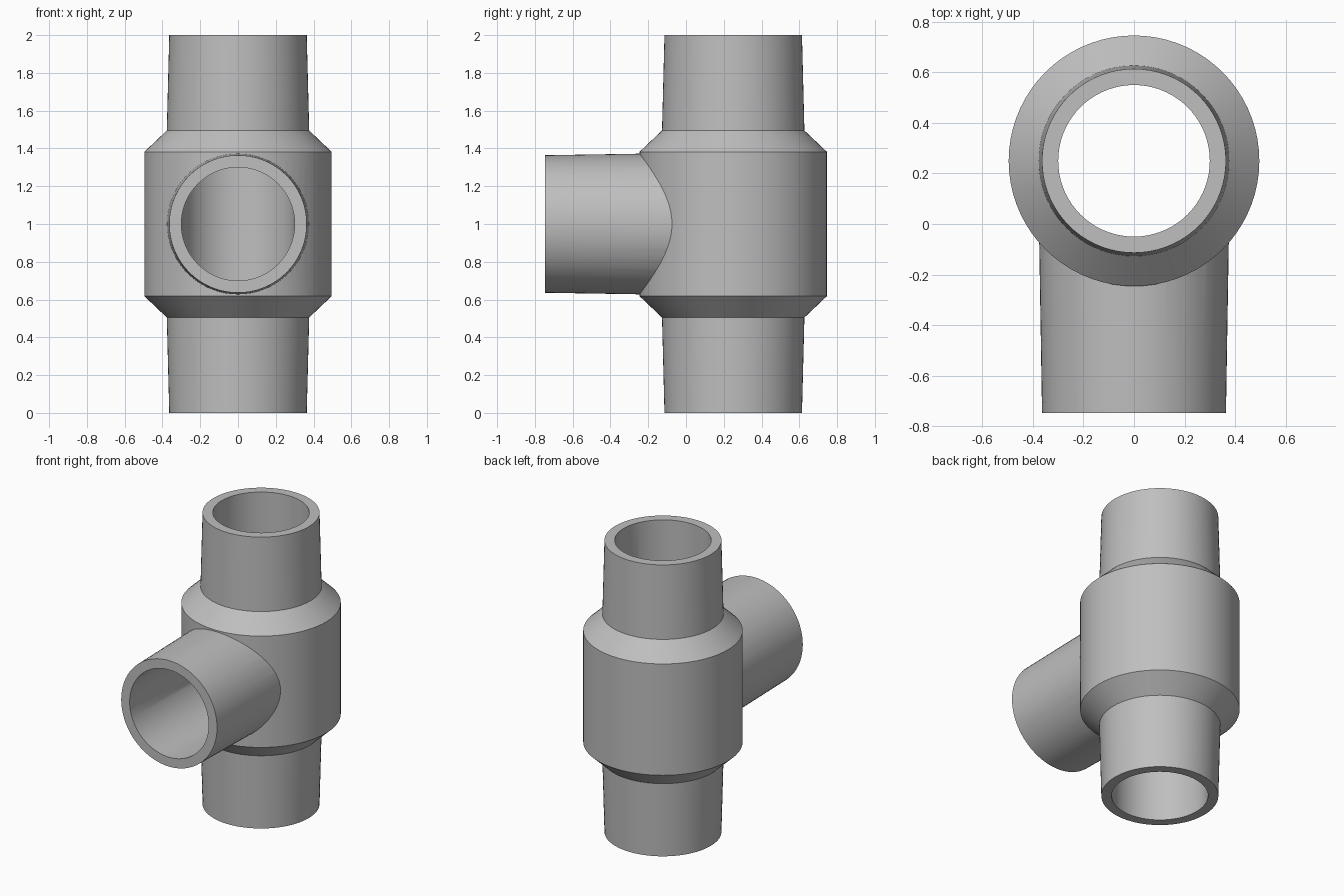
import bpy, bmesh, math
from mathutils import Matrix

cube = bpy.data.objects.get("Cube")
if cube:
    bpy.data.objects.remove(cube, do_unlink=True)

SEGMENTS = 72
AXIS_Y, BRANCH_Z = 0.25, 1.0
BORE = 0.30

grey = bpy.data.materials.new("pipe grey")
grey.use_nodes = True
colour = (0.52, 0.52, 0.52, 1)
grey.diffuse_color = colour
grey.node_tree.nodes["Principled BSDF"].inputs["Base Color"].default_value = colour


def lathe(name, profile, matrix):
    """Closed solid of revolution from (radius, height) points."""
    bm = bmesh.new()
    rings = []
    for r, z in profile:
        ring = []
        for i in range(SEGMENTS):
            a = math.tau * i / SEGMENTS
            ring.append(bm.verts.new((r * math.cos(a), r * math.sin(a), z)))
        rings.append(ring)
    for low, high in zip(rings, rings[1:]):
        for i in range(SEGMENTS):
            j = (i + 1) % SEGMENTS
            bm.faces.new((low[i], low[j], high[j], high[i]))
    bm.faces.new(rings[0][::-1])
    bm.faces.new(rings[-1])
    bm.transform(matrix)
    mesh = bpy.data.meshes.new(name)
    bm.to_mesh(mesh)
    bm.free()
    mesh.materials.append(grey)
    obj = bpy.data.objects.new(name, mesh)
    bpy.context.collection.objects.link(obj)
    return obj


def combine(target, tool, operation):
    """Apply a boolean and discard the tool."""
    bpy.context.view_layer.objects.active = target
    mod = target.modifiers.new(operation.lower(), 'BOOLEAN')
    mod.operation, mod.solver, mod.object = operation, 'EXACT', tool
    bpy.ops.object.modifier_apply(modifier=mod.name)
    bpy.data.objects.remove(tool, do_unlink=True)


upright = Matrix.Translation((0, AXIS_Y, 0))
# Local +z runs from the branch mouth toward the main axis
forward = Matrix.Translation((0, -0.747, BRANCH_Z)) @ Matrix.Rotation(-math.pi / 2, 4, 'X')

# Main body: chamfered collar with a tapered spigot at each end
half = [(0.364, 0), (0.377, 0.505), (0.496, 0.618)]
profile = half + [(r, 2 - z) for r, z in reversed(half)]
body = lathe("tee_pipe_fitting", profile, upright)

# Side branch and the two connecting bores
combine(body, lathe("branch", [(0.364, 0), (0.378, 0.85)], forward), 'UNION')
combine(body, lathe("main_bore", [(BORE, -0.1), (BORE, 2.1)], upright), 'DIFFERENCE')
combine(body, lathe("branch_bore", [(BORE, -0.1), (BORE, 0.997)], forward), 'DIFFERENCE')

# Smooth walls, crisp rims and collar edges
bpy.ops.object.select_all(action='DESELECT')
body.select_set(True)
bpy.context.view_layer.objects.active = body
bpy.ops.object.shade_smooth_by_angle(angle=math.radians(30))
